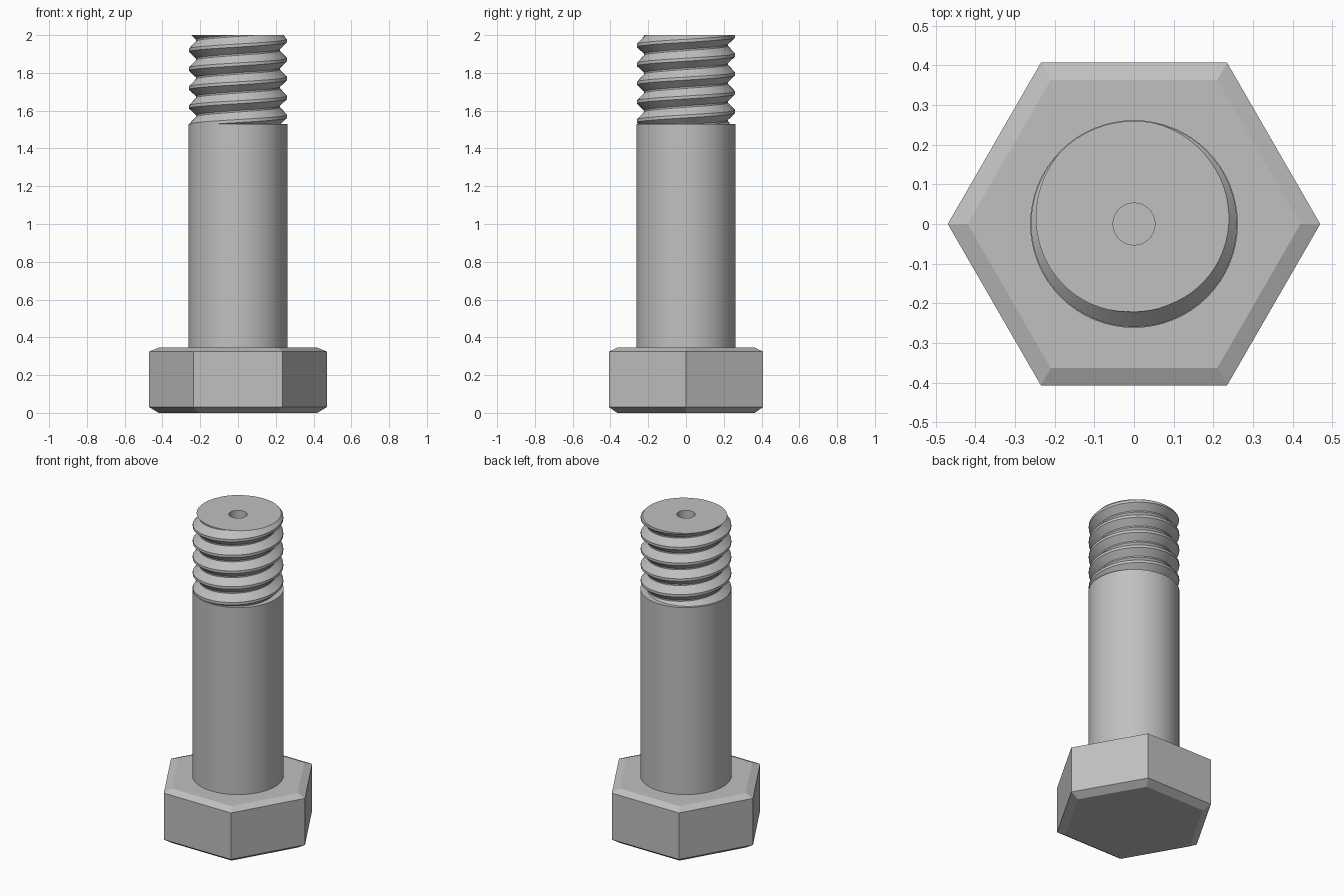
import bpy, bmesh
from math import cos, sin, pi, radians

if "Cube" in bpy.data.objects:
    bpy.data.objects.remove(bpy.data.objects["Cube"])

GREY = (0.53, 0.53, 0.53, 1)
steel = bpy.data.materials.new("grey steel")
steel.use_nodes = True
steel.diffuse_color = GREY
steel.node_tree.nodes["Principled BSDF"].inputs["Base Color"].default_value = GREY


def finish(name, bm, angle):
    bmesh.ops.recalc_face_normals(bm, faces=bm.faces)
    mesh = bpy.data.meshes.new(name)
    bm.to_mesh(mesh)
    bm.free()
    mesh.materials.append(steel)
    obj = bpy.data.objects.new(name, mesh)
    bpy.context.collection.objects.link(obj)
    bpy.ops.object.select_all(action="DESELECT")
    obj.select_set(True)
    bpy.context.view_layer.objects.active = obj
    bpy.ops.object.shade_smooth_by_angle(angle=radians(angle))


def ring(bm, radius, z, sides):
    return [bm.verts.new((radius * cos(2 * pi * i / sides),
                          radius * sin(2 * pi * i / sides), z)) for i in range(sides)]


def stack(bm, profile, sides):
    """Join rings of (radius, height) into a wall; return the rings."""
    rings = [ring(bm, r, z, sides) for r, z in profile]
    for a, b in zip(rings, rings[1:]):
        for i in range(sides):
            j = (i + 1) % sides
            bm.faces.new((a[i], a[j], b[j], b[i]))
    return rings


def capped(name, profile, sides, angle):
    bm = bmesh.new()
    rings = stack(bm, profile, sides)
    bm.faces.new(rings[0])
    bm.faces.new(rings[-1])
    finish(name, bm, angle)


# Chamfered hexagonal head and plain shank
capped("hex_head", [(0.42, 0), (0.47, 0.03), (0.47, 0.325), (0.42, 0.345)], 6, 20)
capped("shank", [(0.262, 0.34), (0.262, 1.53)], 64, 30)

# Right-handed thread: one pitch profile swept round a helix
SIDES, PITCH, BOTTOM, TOP = 64, 0.1, 1.53, 2.0
tooth = [(0.222, -0.052), (0.222, -0.044), (0.26, -0.008), (0.26, 0.008)]
first_crest = 1.37
bm = bmesh.new()
columns = []
for i in range(SIDES + 1):
    turn = i / SIDES
    columns.append([bm.verts.new((r * cos(2 * pi * turn), r * sin(2 * pi * turn),
                                  first_crest + (turn + k) * PITCH + dz))
                    for k in range(8) for r, dz in tooth])
for a, b in zip(columns, columns[1:]):
    for j in range(len(a) - 1):
        bm.faces.new((a[j], b[j], b[j + 1], a[j + 1]))
bmesh.ops.remove_doubles(bm, verts=bm.verts, dist=0.0001)

# Trim the thread level at both ends
for z, up in ((BOTTOM, -1), (TOP, 1)):
    bmesh.ops.bisect_plane(bm, geom=bm.verts[:] + bm.edges[:] + bm.faces[:],
                           plane_co=(0, 0, z), plane_no=(0, 0, up), clear_outer=True)

# Small centre hole, then the end face around it
hole = stack(bm, [(0.053, TOP - 0.1), (0.053, TOP)], 32)
bm.faces.new(hole[0])
rim = [e for e in bm.edges if e.is_boundary
       and all(abs(v.co.z - TOP) < 0.0005 for v in e.verts)]
bmesh.ops.triangle_fill(bm, edges=rim, use_beauty=True, normal=(0, 0, 1))
finish("threaded_end", bm, 30)
